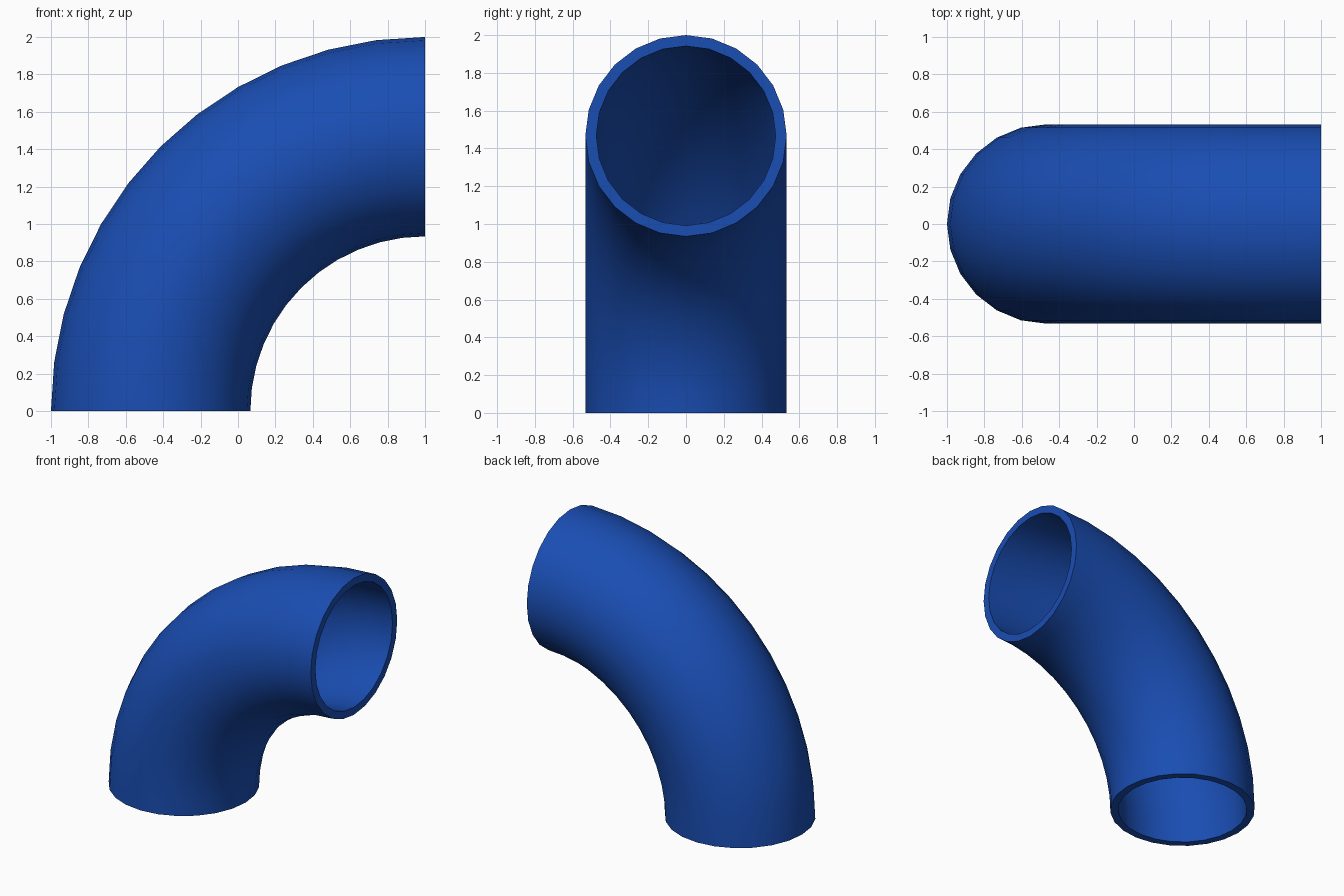
import bpy
import bmesh
from math import sin, cos, pi

if "Cube" in bpy.data.objects:
    bpy.data.objects.remove(bpy.data.objects["Cube"])

SIDES, STEPS = 24, 12
BEND, OUTER, INNER = 1.467, 0.533, 0.475   # bend radius, pipe radii
CENTRE_X = 1.0                             # bend axis runs along y at x = 1, z = 0

bm = bmesh.new()


def ring(radius, step):
    """One circle of the pipe wall at a step along the quarter bend."""
    a = step / STEPS * pi / 2
    verts = []
    for k in range(SIDES):
        t = 2 * pi * k / SIDES
        r = BEND + radius * cos(t)
        verts.append(bm.verts.new((CENTRE_X - r * cos(a), radius * sin(t), r * sin(a))))
    return verts


def bridge(a, b):
    for k in range(SIDES):
        n = (k + 1) % SIDES
        bm.faces.new((a[k], a[n], b[n], b[k])).smooth = True


# Outer wall up the bend, inner wall back down, closed by the two end rims
rings = [ring(OUTER, s) for s in range(STEPS + 1)]
rings += [ring(INNER, s) for s in reversed(range(STEPS + 1))]
for i, r in enumerate(rings):
    bridge(r, rings[(i + 1) % len(rings)])
bmesh.ops.recalc_face_normals(bm, faces=bm.faces)

mesh = bpy.data.meshes.new("pipe_elbow")
bm.to_mesh(mesh)
bm.free()
elbow = bpy.data.objects.new("pipe_elbow", mesh)
bpy.context.collection.objects.link(elbow)

# Smooth walls, crisp rims
bpy.context.view_layer.objects.active = elbow
elbow.select_set(True)
bpy.ops.object.shade_smooth_by_angle(angle=pi / 6)

# Blue finish
blue = bpy.data.materials.new("blue")
blue.diffuse_color = (0.01, 0.075, 0.45, 1)
blue.use_nodes = True
blue.node_tree.nodes["Principled BSDF"].inputs["Base Color"].default_value = blue.diffuse_color
mesh.materials.append(blue)
